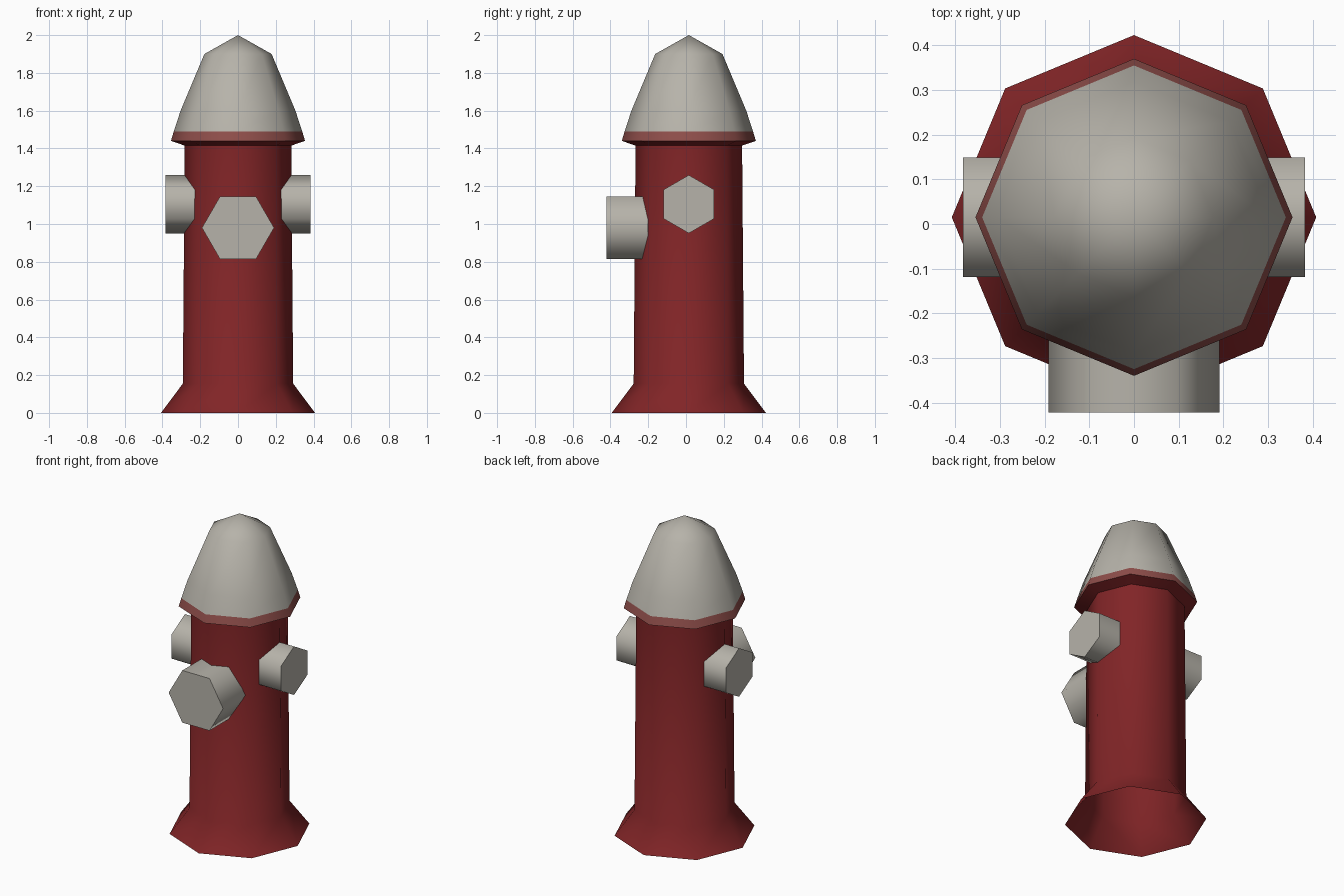
import bpy
import bmesh
from math import pi, radians
from mathutils import Matrix, Vector

cube = bpy.data.objects.get("Cube")
if cube:
    bpy.data.objects.remove(cube, do_unlink=True)

AXIS_Y = 0.015  # the barrel sits slightly behind the origin


def material(name, rgb):
    mat = bpy.data.materials.new(name)
    mat.use_nodes = True
    mat.diffuse_color = (*rgb, 1)
    mat.node_tree.nodes["Principled BSDF"].inputs["Base Color"].default_value = (*rgb, 1)
    return mat


red = material("deep red", (0.22, 0.018, 0.02))
band = material("faded red", (0.27, 0.075, 0.068))
grey = material("warm grey", (0.47, 0.45, 0.40))


def finish(name, bm, mats):
    bmesh.ops.recalc_face_normals(bm, faces=bm.faces)
    mesh = bpy.data.meshes.new(name)
    bm.to_mesh(mesh)
    bm.free()
    for mat in mats:
        mesh.materials.append(mat)
    obj = bpy.data.objects.new(name, mesh)
    bpy.context.collection.objects.link(obj)
    bpy.ops.object.select_all(action="DESELECT")
    obj.select_set(True)
    bpy.context.view_layer.objects.active = obj
    bpy.ops.object.shade_smooth_by_angle(angle=radians(70))
    return obj


def lathe(name, profile, sides, mats, rule):
    """Spin a (radius, height) profile into a faceted shell."""
    bm = bmesh.new()
    verts = [bm.verts.new((r, 0, z)) for r, z in profile]
    edges = [bm.edges.new(pair) for pair in zip(verts, verts[1:])]
    bmesh.ops.spin(bm, geom=verts + edges, cent=(0, 0, 0), axis=(0, 0, 1),
                   angle=2 * pi, steps=sides, use_merge=True)
    bmesh.ops.remove_doubles(bm, verts=bm.verts, dist=0.0005)
    bmesh.ops.translate(bm, verts=bm.verts, vec=(0, AXIS_Y, 0))
    for face in bm.faces:
        face.material_index = rule(face.calc_center_median().z)
    return finish(name, bm, mats)


def outlet(name, direction, radius, inner, outer, height, y, roll):
    """Hexagonal stub pointing along a horizontal direction."""
    bm = bmesh.new()
    bmesh.ops.create_cone(bm, cap_ends=True, segments=6, radius1=radius,
                          radius2=radius, depth=outer - inner)
    d = Vector(direction)
    up = Vector((0, 0, 1))
    turn = Matrix((up, d.cross(up), d)).transposed().to_4x4()
    place = Matrix.Translation(d * (inner + outer) / 2 + Vector((0, y, height)))
    bm.transform(place @ turn @ Matrix.Rotation(roll, 4, "Z"))
    return finish(name, bm, [grey])


# Barrel with flared foot, brim and domed cap
lathe("hydrant_body",
      [(0.408, 0), (0.292, 0.155), (0.282, 1.415), (0.355, 1.44),
       (0.34, 1.49), (0.304, 1.6), (0.178, 1.9), (0, 2)],
      8, [red, band, grey],
      lambda z: 2 if z > 1.49 else 1 if z > 1.44 else 0)

# Large front outlet, corner up
outlet("front_outlet", (0, -1, 0), 0.191, 0.2, 0.422, 0.98, 0, 0)

# Smaller side outlets, flat side up
for side, sign in (("left", 1), ("right", -1)):
    outlet(side + "_outlet", (sign, 0, 0), 0.154, 0.2, 0.383, 1.105, AXIS_Y, pi / 6)
